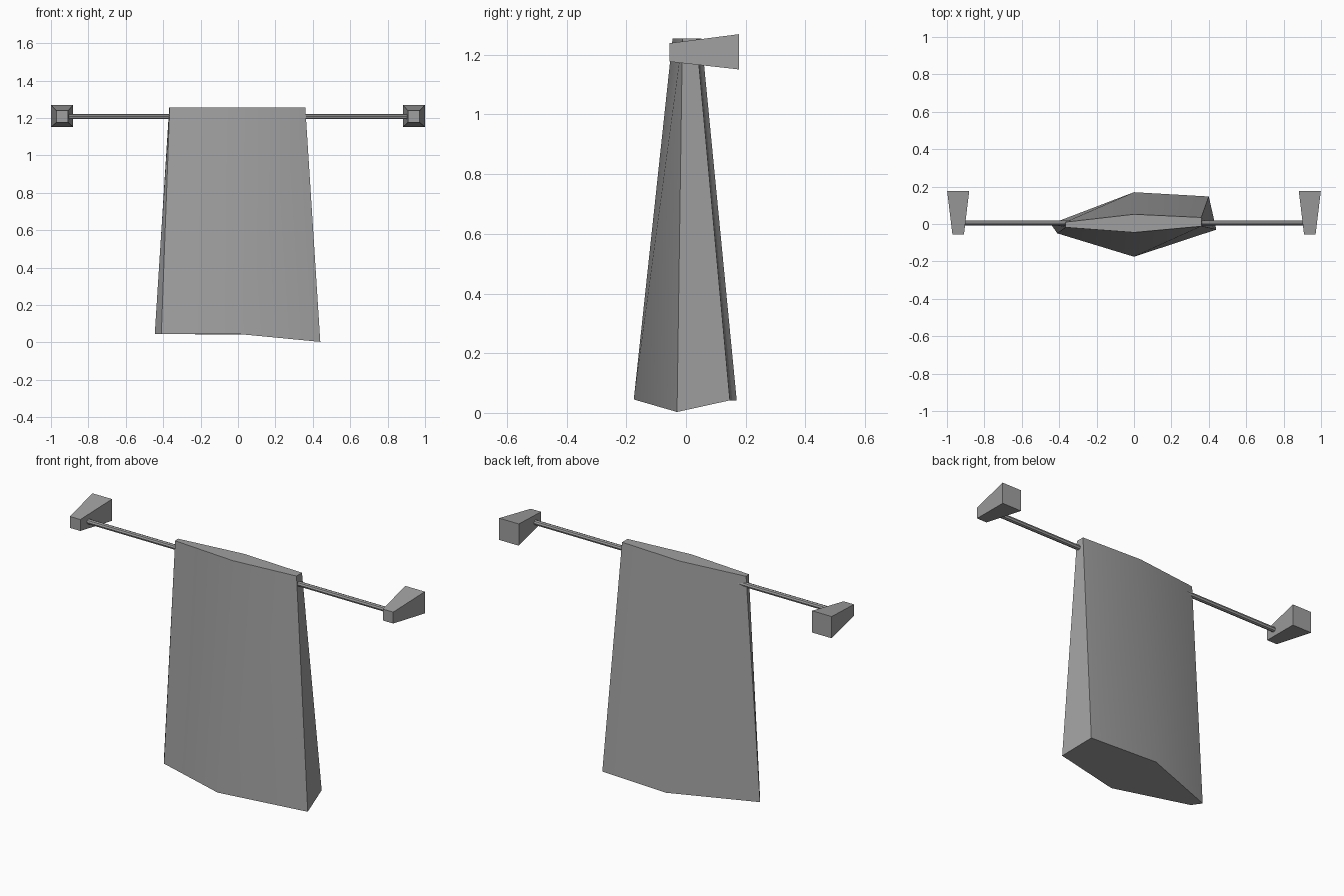
import bpy, bmesh
from math import radians

if "Cube" in bpy.data.objects:
    bpy.data.objects.remove(bpy.data.objects["Cube"], do_unlink=True)

grey = bpy.data.materials.new("plain grey")
grey.use_nodes = True
grey.diffuse_color = (0.35, 0.35, 0.35, 1)
grey.node_tree.nodes["Principled BSDF"].inputs["Base Color"].default_value = (0.35, 0.35, 0.35, 1)


def loft(name, ring_a, ring_b, smooth=None):
    """Closed solid between two matching rings of points."""
    bm = bmesh.new()
    a = [bm.verts.new(p) for p in ring_a]
    b = [bm.verts.new(p) for p in ring_b]
    bm.faces.new(a)
    bm.faces.new(b)
    n = len(a)
    for i in range(n):
        j = (i + 1) % n
        bm.faces.new((a[i], a[j], b[j], b[i]))
    bmesh.ops.recalc_face_normals(bm, faces=bm.faces)
    mesh = bpy.data.meshes.new(name)
    bm.to_mesh(mesh)
    bm.free()
    mesh.materials.append(grey)
    obj = bpy.data.objects.new(name, mesh)
    bpy.context.collection.objects.link(obj)
    if smooth:
        bpy.ops.object.select_all(action="DESELECT")
        obj.select_set(True)
        bpy.context.view_layer.objects.active = obj
        bpy.ops.object.shade_smooth_by_angle(angle=radians(smooth))
    return obj


def square(x, y, z, half):
    return [(x + sx * half, y, z + sz * half)
            for sx, sz in ((-1, -1), (1, -1), (1, 1), (-1, 1))]


# Hanging towel: narrow folded top, flared uneven hem
hem = [(-0.41, -0.05, 0.045), (0, -0.175, 0.045), (0.44, -0.03, 0.003),
       (0.40, 0.147, 0.042), (0, 0.17, 0.042), (-0.445, 0, 0.045)]
fold = [(-0.365, -0.018, 1.255), (0, -0.045, 1.255), (0.36, -0.012, 1.255),
        (0.36, 0.035, 1.255), (0, 0.052, 1.255), (-0.368, 0.01, 1.255)]
loft("towel", hem, fold, smooth=45)

# Tapered wall brackets
for side, name in ((-1, "right_bracket"), (1, "left_bracket")):
    loft(name, square(side * 0.94, -0.055, 1.208, 0.031),
         square(side * 0.94, 0.177, 1.21, 0.059))

# Rail through the towel
bpy.ops.mesh.primitive_cylinder_add(vertices=8, radius=0.0135, depth=1.82,
                                    location=(0, 0.006, 1.207),
                                    rotation=(0, radians(90), 0))
rail = bpy.context.object
rail.name = "rail"
rail.data.materials.append(grey)
bpy.ops.object.shade_smooth_by_angle(angle=radians(30))
